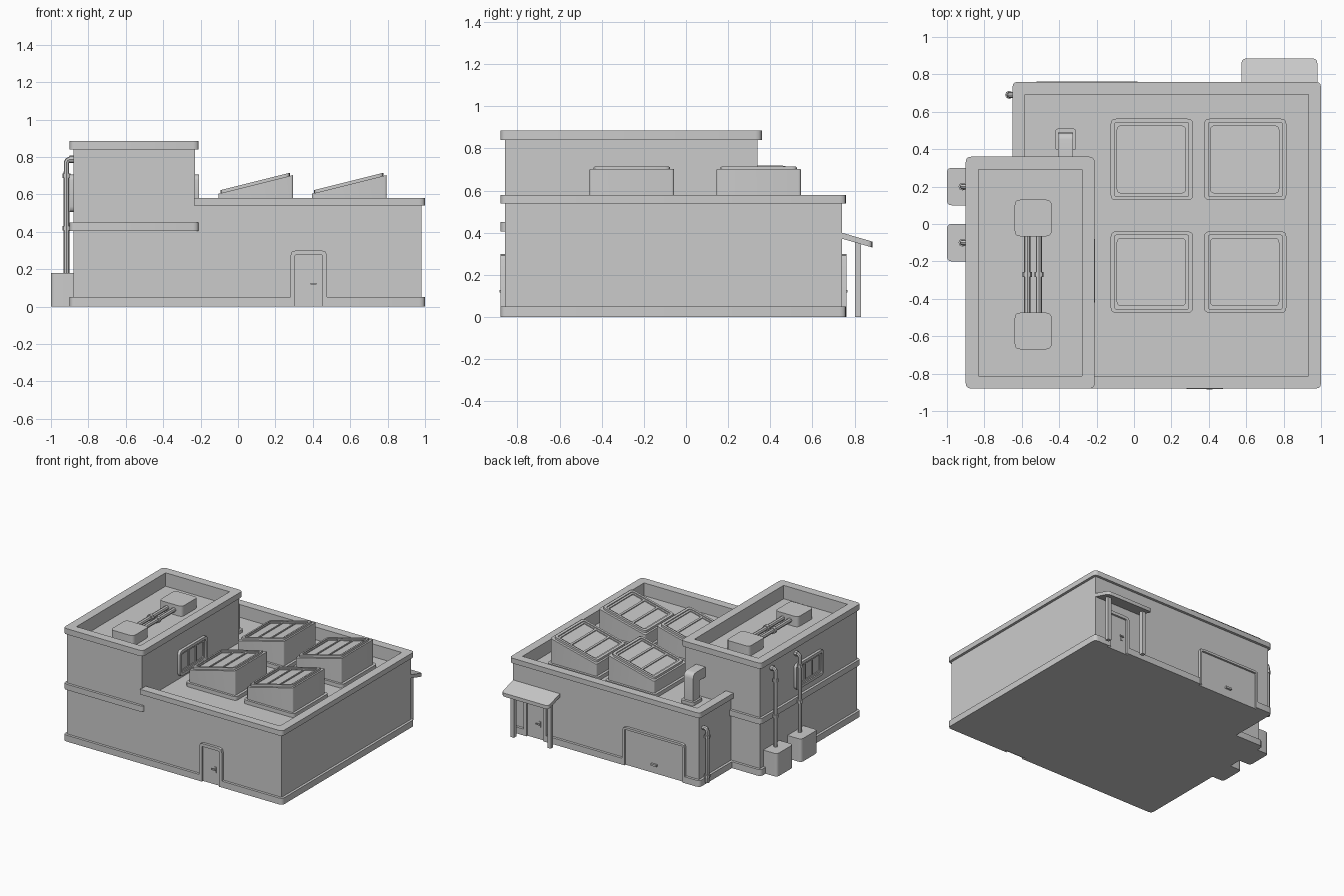
import bpy, bmesh
from math import pi, radians
from mathutils import Matrix, Vector

if "Cube" in bpy.data.objects:
    bpy.data.objects.remove(bpy.data.objects["Cube"])


def finish(name, bm):
    bmesh.ops.remove_doubles(bm, verts=bm.verts, dist=1e-5)
    bmesh.ops.recalc_face_normals(bm, faces=bm.faces)
    me = bpy.data.meshes.new(name)
    bm.to_mesh(me)
    bm.free()
    ob = bpy.data.objects.new(name, me)
    bpy.context.collection.objects.link(ob)
    bpy.context.view_layer.objects.active = ob
    ob.select_set(True)
    bpy.ops.object.shade_smooth_by_angle(angle=radians(35))
    ob.select_set(False)
    return ob


def rounded(pts, r, closed=True, skip=(), seg=3):
    """Round the corners of a flat path, apart from the skipped ones."""
    out, n = [], len(pts)
    for i, p in enumerate(pts):
        p = Vector(p)
        if i in skip or (not closed and i in (0, n - 1)):
            out.append(p)
            continue
        a = p + (Vector(pts[i - 1]) - p).normalized() * r
        b = p + (Vector(pts[(i + 1) % n]) - p).normalized() * r
        for k in range(seg + 1):
            t = k / seg
            out.append(a * (1 - t) ** 2 + p * 2 * t * (1 - t) + b * t * t)
    return out


def rect(x0, y0, x1, y1, r=0.0):
    return rounded([(x0, y0), (x1, y0), (x1, y1), (x0, y1)], r)


def loft(name, loops, closed=True, bottom=True, top=True, mat=Matrix()):
    """Join (outline, height) loops into a skin."""
    bm = bmesh.new()
    rows = [[bm.verts.new(mat @ Vector((p[0], p[1], z))) for p in o] for o, z in loops]
    for a, b in zip(rows, rows[1:]):
        n = len(a)
        for i in range(n if closed else n - 1):
            j = (i + 1) % n
            bm.faces.new((a[i], a[j], b[j], b[i]))
    if bottom:
        bm.faces.new(rows[0][::-1])
    if top:
        bm.faces.new(rows[-1])
    return finish(name, bm)


def block(name, x0, y0, z0, x1, y1, z1, r=0.0, mat=Matrix()):
    o = rect(x0, y0, x1, y1, r)
    return loft(name, [(o, z0), (o, z1)], mat=mat)


def pipe(name, pts, r):
    cu = bpy.data.curves.new(name, 'CURVE')
    cu.dimensions = '3D'
    cu.bevel_depth, cu.bevel_resolution, cu.use_fill_caps = r, 2, True
    sp = cu.splines.new('POLY')
    sp.points.add(len(pts) - 1)
    for q, p in zip(sp.points, pts):
        q.co = (*p, 1)
    tmp = bpy.data.objects.new(name, cu)
    bm = bmesh.new()
    bm.from_mesh(tmp.to_mesh())
    tmp.to_mesh_clear()
    bpy.data.objects.remove(tmp)
    return finish(name, bm)


# main hall: walls, roof trim, parapet and sunken roof; open where the tower stands
def hall(i, r=0.0):
    return rounded([(-.235, -.88 + i), (1 - i, -.88 + i), (1 - i, .76 - i),
                    (-.65 + i, .76 - i), (-.65 + i, .335), (-.235, .335)],
                   r, closed=False, skip=(4,))


loft("main_hall", [(hall(.02), 0), (hall(.02), .54), (hall(0, .03), .54), (hall(0, .03), .58),
                   (hall(.067), .58), (hall(.067), .48)], closed=False)


# tower
def tow(i, r=0.0):
    return rect(-.9 + i, -.88 + i, -.21 - i, .36 - i, r)


loft("tower", [(tow(.02), 0), (tow(.02), .405), (tow(0, .03), .405), (tow(0, .03), .45),
               (tow(.02), .45), (tow(.02), .84), (tow(0, .03), .84), (tow(0, .03), .885),
               (tow(.068), .885), (tow(.068), .78)])


# base trim, broken at the doors
def skirting(name, path, skip=()):
    v = [Vector(p) for p in path]
    n = [Vector((-(b - a).y, (b - a).x)).normalized() for a, b in zip(v, v[1:])]
    inner = []
    for i, p in enumerate(v):
        off = n[0] if i == 0 else n[-1] if i == len(v) - 1 else n[i - 1] + n[i]
        inner.append(p - off * .02)
    o = rounded(path, .03, closed=False, skip=skip) + inner[::-1]
    loft(name, [(o, 0), (o, .05)])


skirting("base_trim_left", [(.285, -.88), (-.9, -.88), (-.9, .36), (-.65, .36), (-.65, .76), (-.515, .76)], skip=(3,))
skirting("base_trim_back", [(.015, .76), (.685, .76)])
skirting("base_trim_right", [(.87, .76), (1, .76), (1, -.88), (.47, -.88)])


# wall frames: local x right, y up, z outward
def wall(x, y, turn):
    return Matrix.Translation((x, y, 0)) @ Matrix.Rotation(turn, 4, 'Z') @ Matrix.Rotation(pi / 2, 4, 'X')


def door(name, w, h, mat, b=.024):
    def arch(i, r):
        a = w / 2 - i
        return rounded([(-a, 0), (-a, h - i), (a, h - i), (a, 0)], r, closed=False, seg=2)
    loft(name, [(arch(0, .03), 0), (arch(0, .03), .021), (arch(b, .008), .021), (arch(b, .008), .006)],
         closed=False, bottom=False, mat=mat)


def handle(name, mat):
    block(name + "_plate", .027, .095, .004, .043, .14, .012, mat=mat)
    block(name + "_lever", .01, .117, .018, .043, .127, .026, mat=mat)
    block(name + "_stem", .031, .117, .01, .041, .127, .02, mat=mat)


for name, m in (("front_door", wall(.378, -.86, 0)), ("back_door", wall(.778, .74, pi))):
    door(name, .196, .30, m)
    handle(name + "_handle", m)
garage = wall(-.25, .74, pi)
door("garage_door", .54, .30, garage, .018)
block("garage_handle", -.025, .06, .004, .025, .075, .022, mat=garage)

# tower windows
for side, x, turn in (("right", -.23, pi / 2), ("left", -.88, -pi / 2)):
    m = wall(x, -.25, turn)

    def win(i, r):
        return rect(-.17 + i, .505 + i, .17 - i, .705 - i, r)
    loft(side + "_window", [(win(0, .03), 0), (win(0, .03), .022), (win(.022, .015), .022), (win(.022, .015), .012),
                            (win(.038, .01), .012), (win(.038, .01), .004)], bottom=False, mat=m)
    for bx in (-.045, .045):
        block(side + "_window_bar", bx - .006, .54, .003, bx + .006, .67, .012, mat=m)

# back porch: sloping awning on two posts
slope = Matrix(((1, 0, 0, 0), (0, 1, 0, 0), (0, -.29, 1, .40 + .29 * .74), (0, 0, 0, 1)))
aw = rounded([(.575, .735), (.98, .735), (.98, .885), (.575, .885)], .025, skip=(0, 1))
loft("awning", [(aw, -.028), (aw, 0)], mat=slope)
for x in (.605, .925):
    block("porch_post", x - .015, .802, 0, x + .015, .832, .36)

# four roof skylights with tilted glazing
for cx in (.095, .595):
    for cy in (.345, -.257):
        block("skylight_plinth", cx - .22, cy - .218, .475, cx + .22, cy + .218, .51, .03)
        body = block("skylight_body", cx - .2, cy - .2, .5, cx + .2, cy + .2, .6, .012)
        for v in body.data.vertices:
            if v.co.z > .55:
                v.co.z = .603 + .25 * (v.co.x - cx + .2)
        tilt = Matrix(((1, 0, 0, cx), (0, 1, 0, cy), (.25, 0, 1, .603 + .05), (0, 0, 0, 1)))

        def pane(i, r):
            return rect(-.188 + i, -.182 + i, .182 - i, .182 - i, r)
        loft("skylight_frame", [(pane(0, .025), -.002), (pane(0, .025), .017), (pane(.018, .018), .017),
                                (pane(.018, .018), .010), (pane(.032, .005), .010), (pane(.032, .005), .003)],
             bottom=False, mat=tilt)
        for bx in (-.06, .054):
            block("skylight_bar", bx - .007, -.15, .002, bx + .007, .15, .010, mat=tilt)

# wall pipes running down into ground boxes
for y in (.2, -.1):
    box = rounded([(-.88, y - .1), (-.88, y + .1), (-1, y + .1), (-1, y - .1)], .025, skip=(0, 1))
    loft("pipe_box", [(box, 0), (box, .18)])
    pipe("wall_pipe", [(-.917, y, .17), (-.917, y, .77), (-.911, y, .782), (-.9, y, .787), (-.87, y, .787)], .015)
    for z in (.42, .70):
        pipe("pipe_collar", [(-.917, y, z - .012), (-.917, y, z + .012)], .021)
    pipe("pipe_flange", [(-.9, y, .787), (-.88, y, .787)], .02)

# short drain pipe at the back left corner
pipe("drain_pipe", [(-.62, .69, .44), (-.652, .69, .44), (-.662, .69, .435), (-.667, .69, .42), (-.667, .69, .02)], .016)
for z in (.07, .38):
    pipe("drain_collar", [(-.667, .69, z - .012), (-.667, .69, z + .012)], .022)

# air duct bending into the tower's back wall
block("duct_flange", -.42, .395, .475, -.31, .51, .505, .015)
duct = rounded([(.49, .5), (.49, .72), (.33, .72), (.33, .64), (.41, .64), (.41, .5)], .04, skip=(0, 2, 3, 4, 5))
side = Matrix(((0, 0, 1, 0), (1, 0, 0, 0), (0, 1, 0, 0), (0, 0, 0, 1)))
loft("air_duct", [(duct, -.405), (duct, -.325)], mat=side)

# tower roof units joined by two pipes
for y in (.032, -.572):
    block("roof_unit", -.638, y - .098, .775, -.44, y + .098, .86, .03)
for x in (-.57, -.508):
    pipe("roof_pipe", [(x, -.5, .82), (x, -.04, .82)], .017)
    pipe("roof_pipe_collar", [(x, -.283, .82), (x, -.257, .82)], .025)
